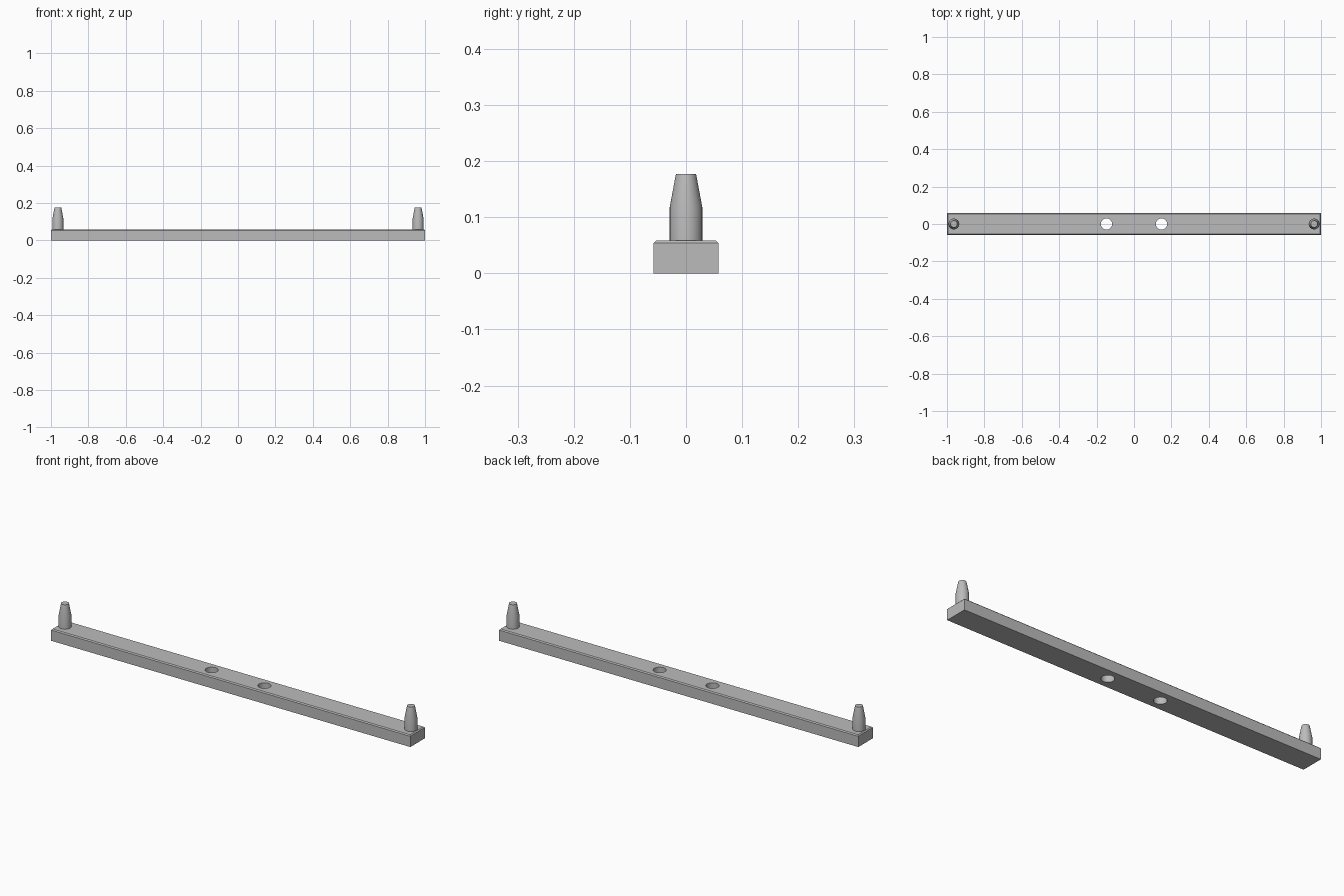
import bpy
import bmesh
import math

HALF_WIDTH = 0.058
HEIGHT = 0.059
CHAMFER = 0.005
PEG_X = 0.963
HOLE_X = 0.147
SIDES = 32

default_cube = bpy.data.objects.get("Cube")
if default_cube:
    bpy.data.objects.remove(default_cube, do_unlink=True)

grey = bpy.data.materials.new("plain grey")
grey.use_nodes = True
grey.diffuse_color = (0.5, 0.5, 0.5, 1)
grey.node_tree.nodes["Principled BSDF"].inputs["Base Color"].default_value = (0.5, 0.5, 0.5, 1)


def add_object(name, bm):
    bmesh.ops.recalc_face_normals(bm, faces=bm.faces)
    mesh = bpy.data.meshes.new(name)
    bm.to_mesh(mesh)
    bm.free()
    mesh.materials.append(grey)
    obj = bpy.data.objects.new(name, mesh)
    bpy.context.collection.objects.link(obj)
    return obj


def turned(name, profile, x):
    """Solid of revolution from (radius, height) pairs."""
    bm = bmesh.new()
    rings = []
    for r, z in profile:
        rings.append([bm.verts.new((x + r * math.cos(i * math.tau / SIDES),
                                    r * math.sin(i * math.tau / SIDES), z))
                      for i in range(SIDES)])
    for low, high in zip(rings, rings[1:]):
        for i in range(SIDES):
            j = (i + 1) % SIDES
            bm.faces.new((low[i], low[j], high[j], high[i]))
    bm.faces.new(rings[0][::-1])
    bm.faces.new(rings[-1])
    return add_object(name, bm)


def activate(obj):
    bpy.ops.object.select_all(action="DESELECT")
    obj.select_set(True)
    bpy.context.view_layer.objects.active = obj


# Bar with chamfered upper rim
bm = bmesh.new()
bmesh.ops.create_cube(bm, size=1)
for v in bm.verts:
    v.co = (v.co.x * 2, v.co.y * 2 * HALF_WIDTH, (v.co.z + 0.5) * HEIGHT)
rim = [e for e in bm.edges if all(v.co.z > HEIGHT / 2 for v in e.verts)]
bmesh.ops.bevel(bm, geom=rim, offset=CHAMFER, segments=1, affect="EDGES")
bar = add_object("bar", bm)

# Two through holes near the middle
for side, x in (("left", HOLE_X), ("right", -HOLE_X)):
    cutter = turned(side + "_hole_cutter", [(0.03, -0.05), (0.03, 0.15)], x)
    cutter.hide_render = True
    cut = bar.modifiers.new(side + "_hole", "BOOLEAN")
    cut.operation = "DIFFERENCE"
    cut.solver = "EXACT"
    cut.object = cutter
    activate(bar)
    bpy.ops.object.modifier_apply(modifier=cut.name)
    bpy.data.objects.remove(cutter, do_unlink=True)
activate(bar)
bpy.ops.object.shade_smooth_by_angle(angle=math.radians(30))

# Tapered pegs at both ends
peg_profile = [(0.029, HEIGHT - 0.01), (0.029, 0.118), (0.018, 0.177)]
for side, x in (("left", PEG_X), ("right", -PEG_X)):
    peg = turned(side + "_peg", peg_profile, x)
    activate(peg)
    bpy.ops.object.shade_smooth_by_angle(angle=math.radians(30))
